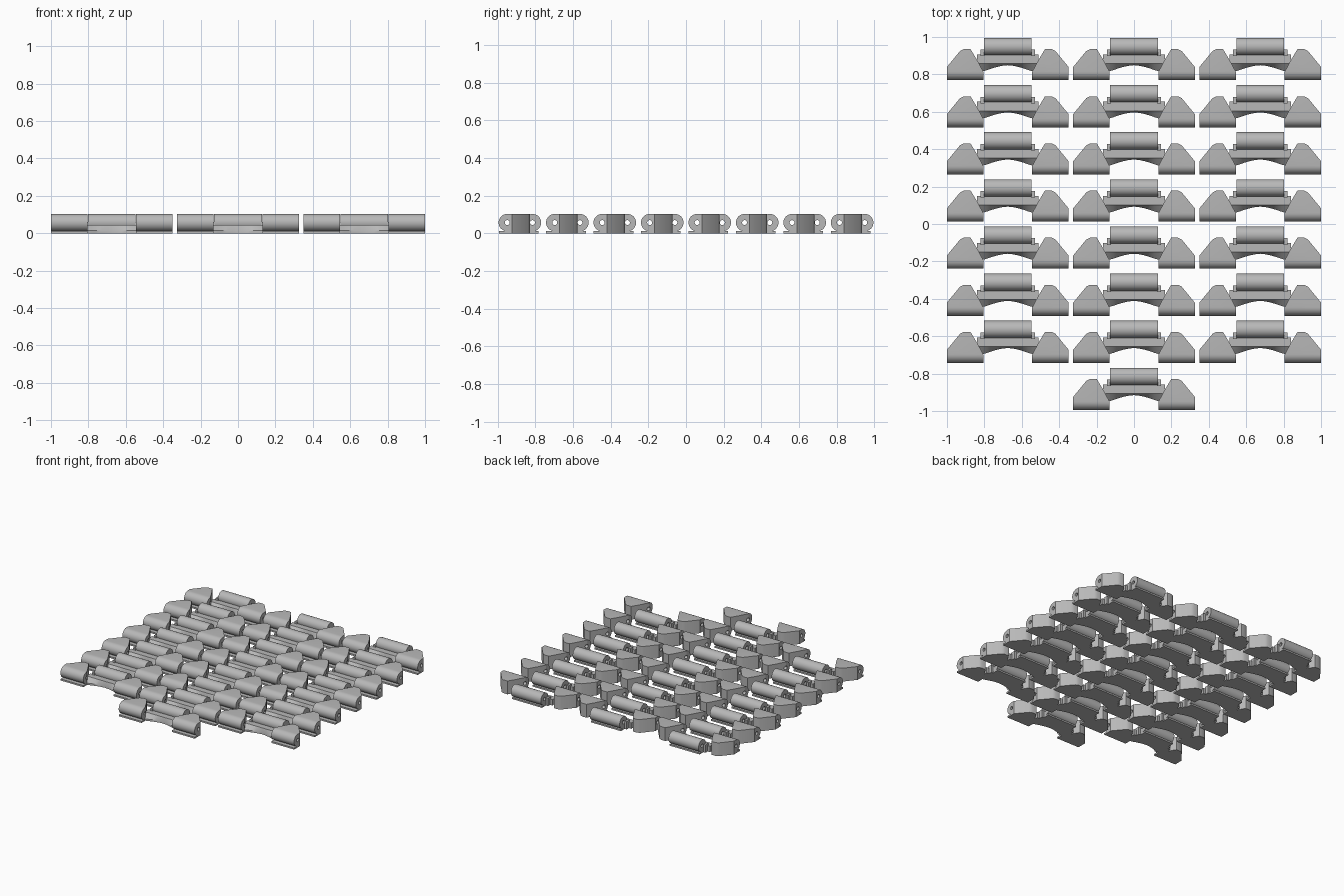
import bpy, bmesh, math
from mathutils import Vector

cube = bpy.data.objects.get("Cube")
if cube:
    bpy.data.objects.remove(cube)

steel = bpy.data.materials.new("bare_grey_steel")
steel.use_nodes = True
GREY = (0.48, 0.48, 0.48, 1)
steel.diffuse_color = GREY
steel.node_tree.nodes["Principled BSDF"].inputs["Base Color"].default_value = GREY

HALF, INNER, BARREL = 0.325, 0.13, 0.128   # half width, lug inner side, barrel half length
PIN_Y, PIN_Z, R, HOLE = 0.067, 0.057, 0.046, 0.013
# plan outline of a lug: inner edge, back, outer chamfer
PLAN = [(0.13, -0.062), (0.163, -0.007), (0.195, 0.053), (0.235, 0.053), (0.255, 0.043), (0.325, -0.042)]


def arc(cy, cz, r, a0, a1, n):
    angles = [math.radians(a0 + (a1 - a0) * i / n) for i in range(n + 1)]
    return [(cy + r * math.cos(a), cz + r * math.sin(a)) for a in angles]


def loft(bm, sections, caps=True):
    """Skin a list of (x, yz profile) sections."""
    rings = [[bm.verts.new((x, y, z)) for y, z in prof] for x, prof in sections]
    for a, b in zip(rings, rings[1:]):
        for i in range(len(a)):
            j = (i + 1) % len(a)
            bm.faces.new((a[i], a[j], b[j], b[i]))
    if caps:
        bm.faces.new(rings[0])
        bm.faces.new(rings[-1])


def prism(bm, profile, x0, x1):
    loft(bm, [(x0, profile), (x1, profile)])


def rect(y0, y1, z0, z1):
    return [(y0, z0), (y1, z0), (y1, z1), (y0, z1)]


def trim_to_plan(bm):
    """Slice off everything outside the lug plan outline and cap the cuts."""
    for (ax, ay), (bx, by) in zip(PLAN, PLAN[1:]):
        normal = Vector((-(by - ay), bx - ax, 0))
        geom = bm.verts[:] + bm.edges[:] + bm.faces[:]
        cut = bmesh.ops.bisect_plane(bm, geom=geom, plane_co=(ax, ay, 0), plane_no=normal,
                                     clear_outer=True, dist=1e-6)
        edges = [e for e in cut["geom_cut"] if isinstance(e, bmesh.types.BMEdge)]
        bmesh.ops.holes_fill(bm, edges=edges, sides=0)


def mirror_x(bm):
    twin = bmesh.ops.duplicate(bm, geom=bm.verts[:] + bm.edges[:] + bm.faces[:])["geom"]
    for v in twin:
        if isinstance(v, bmesh.types.BMVert):
            v.co.x *= -1


def finish(bm, name):
    bmesh.ops.recalc_face_normals(bm, faces=bm.faces)
    for f in bm.faces:
        f.smooth = True
    for e in bm.edges:
        e.smooth = not (len(e.link_faces) != 2 or e.calc_face_angle(0) > math.radians(30))
    mesh = bpy.data.meshes.new(name)
    bm.to_mesh(mesh)
    bm.free()
    mesh.materials.append(steel)
    return mesh


def bore(mesh):
    """Drill the pin hole through the lugs."""
    bm = bmesh.new()
    prism(bm, arc(-PIN_Y, PIN_Z, HOLE, 0, 345, 23), -0.4, 0.4)
    cutter = bpy.data.objects.new("pin_cutter", finish(bm, "pin_cutter"))
    body = bpy.data.objects.new("lug_blank", mesh)
    for o in (cutter, body):
        bpy.context.collection.objects.link(o)
    mod = body.modifiers.new("bore", "BOOLEAN")
    mod.object, mod.operation, mod.solver = cutter, "DIFFERENCE", "EXACT"
    dg = bpy.context.evaluated_depsgraph_get()
    bm = bmesh.new()
    bm.from_object(body, dg)
    for o in (cutter, body):
        bpy.data.objects.remove(o)
    return finish(bm, "lugs")


# lugs: round-nosed blocks at both ends
bm = bmesh.new()
prism(bm, arc(-PIN_Y, PIN_Z, R, 90, 270, 16) + [(0.07, PIN_Z - R), (0.07, PIN_Z + R)], INNER, HALF)
trim_to_plan(bm)
mirror_x(bm)
lugs = bore(finish(bm, "lug_blank"))

# sole under the lugs
bm = bmesh.new()
prism(bm, rect(-0.112, 0.07, 0, 0.012), INNER, HALF)
trim_to_plan(bm)
mirror_x(bm)
lug_soles = finish(bm, "lug_soles")

# web: bar with a ramp running down to an arched front edge
bm = bmesh.new()
sections = []
for i in range(13):
    x = -0.165 + 0.33 * i / 12
    front = -0.033 - 0.034 * min(1, abs(x) / INNER) ** 1.6
    sections.append((x, [(front, 0), (front, 0.014), (-0.025, 0.045), (0.024, 0.045), (0.024, 0)]))
loft(bm, sections)
web = finish(bm, "web")

# barrel: hollow hinge tube at the back
bm = bmesh.new()
outer, inner = (arc(PIN_Y, PIN_Z, r, 0, 348.75, 31) for r in (R, HOLE))
loft(bm, [(-BARREL, inner), (-BARREL, outer), (BARREL, outer), (BARREL, inner), (-BARREL, inner)], caps=False)
bmesh.ops.remove_doubles(bm, verts=bm.verts, dist=1e-5)
barrel = finish(bm, "barrel")

# barrel sole and the neck joining it to the web
bm = bmesh.new()
prism(bm, rect(0.01, 0.098, 0, 0.012), -BARREL, BARREL)
prism(bm, rect(0.01, 0.045, 0.006, 0.045), -BARREL + 0.002, BARREL - 0.002)
barrel_sole = finish(bm, "barrel_sole")

# small tabs beside the barrel
bm = bmesh.new()
prism(bm, rect(0.015, 0.05, 0, 0.06), BARREL - 0.004, 0.145)
mirror_x(bm)
tabs = finish(bm, "tabs")

# lay the links out: three columns of rows, the last row only in the middle
for row in range(8):
    for col in (-1, 0, 1):
        if row == 7 and col:
            continue
        for part in (lugs, lug_soles, web, barrel, barrel_sole, tabs):
            ob = bpy.data.objects.new(f"link_{part.name}_{row + 1}_{col + 2}", part)
            ob.location = (col * 0.675, 0.882 - row * 0.252, 0)
            bpy.context.collection.objects.link(ob)
